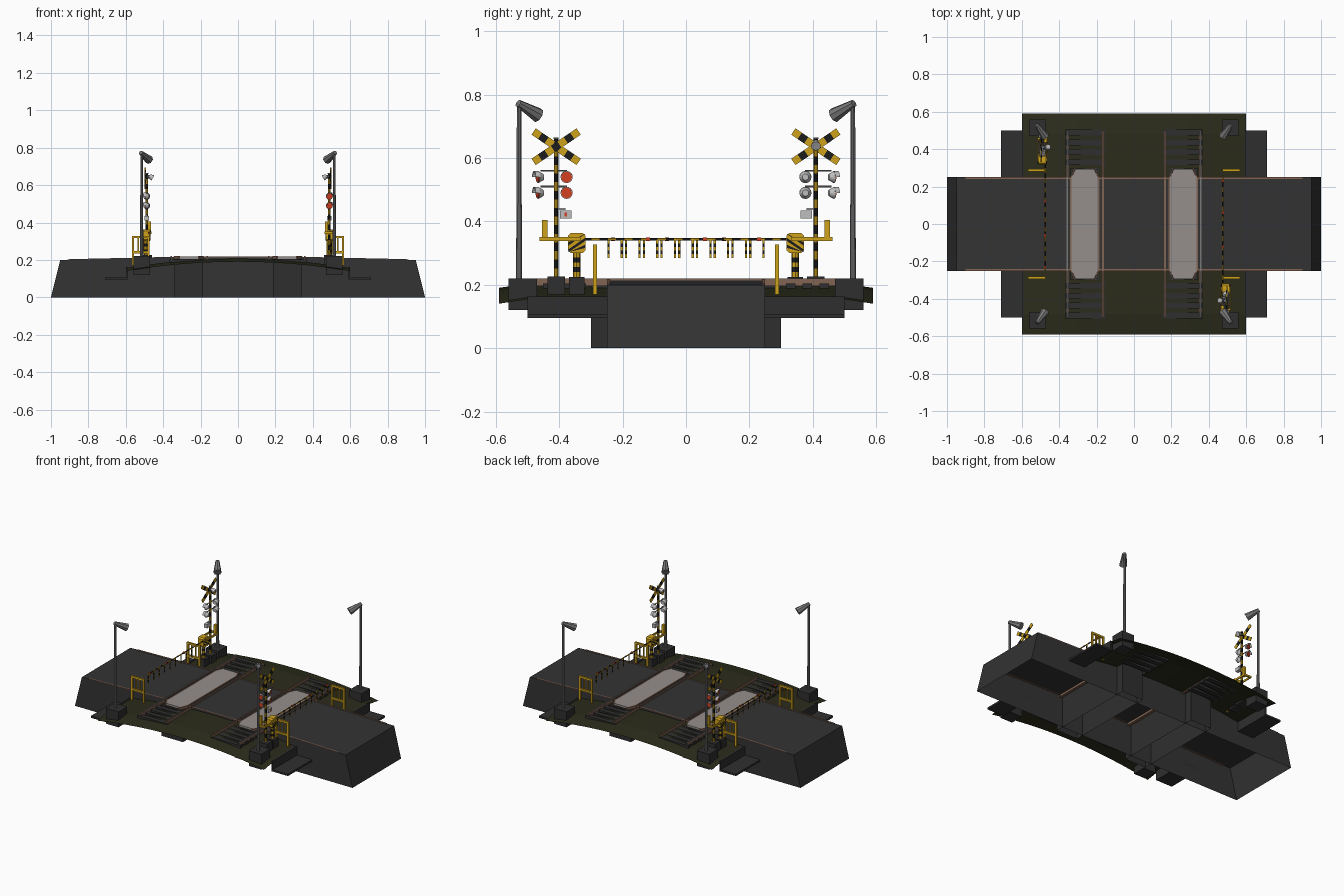
import bpy, bmesh, math
from mathutils import Matrix, Vector

if "Cube" in bpy.data.objects:
    bpy.data.objects.remove(bpy.data.objects["Cube"])

COLOURS = {
    "asphalt": (0.033, 0.033, 0.034), "dark_concrete": (0.028, 0.028, 0.029),
    "dark_grass": (0.024, 0.025, 0.011), "rust": (0.22, 0.125, 0.085),
    "steel": (0.19, 0.19, 0.19), "panel_concrete": (0.30, 0.275, 0.26),
    "yellow": (0.62, 0.36, 0.012), "black": (0.012, 0.012, 0.012),
    "red": (0.65, 0.05, 0.015), "light_grey": (0.52, 0.52, 0.52)}
MATS = {}
for k, c in COLOURS.items():
    MATS[k] = bpy.data.materials.new(k)
    MATS[k].diffuse_color = (*c, 1)

ROT = [Matrix.Identity(4), Matrix.Rotation(math.pi, 4, 'Z')]
FOUR = [Matrix.Diagonal((sx, sy, 1, 1)) for sx in (1, -1) for sy in (1, -1)]
SIDES = FOUR[::2]
ENDS = FOUR[:2]


class Part:
    """Collects coloured primitives, then makes one object per placement."""
    def __init__(self, name):
        self.name, self.bm, self.mats = name, bmesh.new(), []

    def paint(self, faces, mat):
        if mat not in self.mats:
            self.mats.append(mat)
        for f in faces:
            f.material_index = self.mats.index(mat)

    def solid(self, verts, mat):
        self.paint({f for v in verts for f in v.link_faces}, mat)

    def box(self, x, y, z, mat, rot=None):
        c = Vector(((x[0] + x[1]) / 2, (y[0] + y[1]) / 2, (z[0] + z[1]) / 2))
        m = Matrix.Translation(c) @ (rot or Matrix.Identity(4)) @ \
            Matrix.Diagonal((x[1] - x[0], y[1] - y[0], z[1] - z[0], 1))
        self.solid(bmesh.ops.create_cube(self.bm, size=1, matrix=m)['verts'], mat)

    def tube(self, p, q, r, mat, r2=None, n=10):
        p, q = Vector(p), Vector(q)
        m = Matrix.Translation((p + q) / 2) @ (q - p).to_track_quat('Z', 'Y').to_matrix().to_4x4()
        self.solid(bmesh.ops.create_cone(self.bm, cap_ends=True, segments=n, radius1=r,
                   radius2=r if r2 is None else r2, depth=(q - p).length, matrix=m)['verts'], mat)

    def striped(self, p, q, r, count, mats=("yellow", "black"), n=8):
        p, q = Vector(p), Vector(q)
        for i in range(count):
            self.tube(p.lerp(q, i / count), p.lerp(q, (i + 1) / count), r, mats[i % len(mats)], n=n)

    def prism(self, pts, offset, mat, caps=True):
        """Extrude a 3D outline by an offset vector."""
        a = [self.bm.verts.new(p) for p in pts]
        b = [self.bm.verts.new(Vector(p) + Vector(offset)) for p in pts]
        k = len(pts)
        fs = [self.bm.faces.new((a[i], a[(i + 1) % k], b[(i + 1) % k], b[i])) for i in range(k)]
        if caps:
            fs += [self.bm.faces.new(a[::-1]), self.bm.faces.new(b)]
        self.paint(fs, mat)
        bmesh.ops.recalc_face_normals(self.bm, faces=fs)

    def remove_bottom(self, z=0.001):
        fs = [f for f in self.bm.faces if f.calc_center_median().z < z]
        bmesh.ops.delete(self.bm, geom=fs, context='FACES_ONLY')

    def done(self, places=ROT[:1]):
        for i, m in enumerate(places):
            bm = self.bm.copy()
            bm.transform(m)
            if m.determinant() < 0:
                bmesh.ops.reverse_faces(bm, faces=bm.faces)
            me = bpy.data.meshes.new(self.name)
            bm.to_mesh(me)
            bm.free()
            for k in self.mats:
                me.materials.append(MATS[k])
            nm = self.name if len(places) == 1 else f"{self.name}_{i + 1}"
            bpy.context.collection.objects.link(bpy.data.objects.new(nm, me))


# road: hollow ramped block
half = [(1, 0), (0.95, 0.2), (0.5, 0.21), (0.34, 0.214)]
prof = half + [(-x, z) for x, z in half[::-1]]
road = Part("road")
road.prism([(x, -0.25, z) for x, z in prof], (0, 0.5, 0), "asphalt")
road.remove_bottom()
road.done()

# kerb strips along both road edges
kerb = Part("road_edge_strip")
line = [(0.9, 0.2), (0.5, 0.209), (0.34, 0.213)]
line = line + [(-x, z) for x, z in line[::-1]]
kerb.prism([(x, 0.24, z + 0.004) for x, z in line] + [(x, 0.24, z - 0.002) for x, z in line[::-1]],
           (0, 0.01, 0), "rust")
kerb.done(ENDS)


# domed ground sheet
def ground_z(x, y):
    return 0.207 - 0.05 * (x / 0.6) ** 2 - max(0, abs(y) - 0.48) * 0.15


ground = Part("ground")
nx = 12
ys = (0.25, 0.48, 0.59)
grid = [[ground.bm.verts.new((-0.6 + 1.2 * i / nx, y, ground_z(-0.6 + 1.2 * i / nx, y)))
         for i in range(nx + 1)] for y in ys]
for a, b in zip(grid, grid[1:]):
    for i in range(nx):
        ground.bm.faces.new((a[i], a[i + 1], b[i + 1], b[i]))
ground.paint(ground.bm.faces, "dark_grass")
bmesh.ops.solidify(ground.bm, geom=ground.bm.faces[:], thickness=0.006)
ground.done(ENDS)

# side ledges beside the road
ledge = Part("side_ledge")
ledge.box((0.59, 0.71), (0.25, 0.5), (0.095, 0.107), "dark_concrete")
ledge.box((0.59, 0.6), (0.25, 0.5), (0.1, 0.163), "dark_concrete")
ledge.done(FOUR)

# track foundation with crossing panel
C = 0.263
found = Part("track_foundation")
found.box((C - 0.077, C + 0.077), (-0.3, 0.3), (0, 0.205), "dark_concrete")
found.remove_bottom()
found.done(SIDES)
panel = Part("crossing_panel")
panel.prism([(C + x, y, 0.206) for x, y in ((-0.05, -0.295), (0.05, -0.295), (0.07, -0.25), (0.07, 0.25),
            (0.05, 0.295), (-0.05, 0.295), (-0.07, 0.25), (-0.07, -0.25))], (0, 0, 0.012), "panel_concrete")
panel.done(SIDES)

# rails, guard rails and sleepers
for nm, x, w in (("inner_rail", 0.165, 0.005), ("outer_rail", 0.357, 0.005)):
    rail = Part(nm)
    rail.box((x - 0.009, x + 0.009), (-0.5, 0.5), (0.196, 0.2), "rust")
    rail.box((x - w, x + w), (-0.5, 0.5), (0.2, 0.218), "rust")
    rail.box((x - 0.0035, x + 0.0035), (-0.5, 0.5), (0.217, 0.2205), "steel" if x > 0.3 else "rust")
    rail.done(SIDES)
guard = Part("guard_rails")
for s in (-1, 1):
    x = [C + s * 0.074, C + s * 0.052]
    path = [(x[1], -0.305), (x[0], -0.25), (x[0], 0.25), (x[1], 0.305)]
    for (xa, ya), (xb, yb) in zip(path, path[1:]):
        guard.prism([(xa - 0.004, ya, 0.204), (xa + 0.004, ya, 0.204), (xb + 0.004, yb, 0.204),
                     (xb - 0.004, yb, 0.204)], (0, 0, 0.016), "rust")
guard.done(SIDES)
sleepers = Part("sleepers")
for i in range(4):
    y = 0.315 + i * 0.053
    sleepers.box((0.155, 0.37), (y, y + 0.03), (0.185, 0.2035), "dark_concrete")
sleepers.done(FOUR)

# street lamps at the corners
lamp = Part("street_lamp")
lamp.box((0.47, 0.56), (0.47, 0.56), (0.12, 0.22), "dark_concrete")
lamp.tube((0.515, 0.527, 0.22), (0.515, 0.527, 0.772), 0.0095, "steel", 0.007)
lamp.tube((0.519, 0.53, 0.773), (0.475, 0.467, 0.735), 0.012, "steel", 0.024, n=8)
lamp.done(FOUR)

# guard fences
fence = Part("guard_fence")
for x in (0.472, 0.556):
    fence.box((x, x + 0.012), (0.281, 0.293), (0.17, 0.328), "yellow")
for x in (0.502, 0.53):
    fence.box((x, x + 0.007), (0.284, 0.29), (0.24, 0.32), "yellow")
for z in (0.316, 0.235):
    fence.box((0.472, 0.568), (0.281, 0.293), (z, z + 0.012), "yellow")
fence.done(FOUR)

# signal mast with crossed boards
MX, MY = 0.487, -0.41
mast = Part("signal_mast")
mast.box((MX - 0.028, MX + 0.028), (MY - 0.028, MY + 0.028), (0.165, 0.226), "dark_concrete")
mast.striped((MX, MY, 0.225), (MX, MY, 0.66), 0.007, 16)
mast.tube((MX, MY, 0.66), (MX, MY, 0.665), 0.008, "steel")
for s in (-1, 1):
    turn = Matrix.Rotation(s * math.radians(34), 4, 'X')
    for i in range(7):
        c = turn @ Vector((0, (i - 3) * 0.0245, 0))
        x, y, z = MX + 0.01 + s * 0.002, MY + c.y, 0.636 + c.z
        mast.box((x - 0.002, x + 0.002), (y - 0.01225, y + 0.01225), (z - 0.012, z + 0.012),
                 ("yellow", "black")[i % 2], turn)
mast.tube((MX, MY, 0.645), (MX - 0.015, MY, 0.645), 0.009, "steel")
mast.tube((MX - 0.012, MY, 0.65), (MX - 0.032, MY, 0.638), 0.009, "light_grey", 0.016)
mast.done(ROT)

# flashing lights on cross arms
lights = Part("signal_lights")
for z in (0.54, 0.49):
    lights.tube((MX, MY - 0.05, z + 0.02), (MX, MY + 0.035, z + 0.02), 0.003, "steel", n=6)
    for y, d in ((MY + 0.033, Vector((1, 0, 0))), (MY - 0.052, Vector((0.3, -0.95, 0)))):
        p = Vector((MX, y, z))
        lights.tube(p - d * 0.012, p + d * 0.005, 0.01, "light_grey", 0.019, n=16)
        lights.tube(p + d * 0.005, p + d * 0.008, 0.017, "red", n=16)
        # hood over the top half of the lens
        side = d.cross(Vector((0, 0, 1))).normalized()
        arc = [(math.cos(a), math.sin(a)) for a in [math.pi * k / 8 for k in range(9)]]
        rim = [(0.0195, c) for c in arc] + [(0.0175, c) for c in arc[::-1]]
        lights.prism([p + d * 0.004 + (side * c[0] + Vector((0, 0, c[1]))) * r for r, c in rim],
                     d * 0.015, "light_grey")
lights.done(ROT)

# direction indicator box
ind = Part("direction_indicator")
ind.box((MX - 0.004, MX + 0.004), (MY, MY + 0.03), (0.436, 0.442), "light_grey")
ind.box((MX - 0.01, MX + 0.012), (MY + 0.012, MY + 0.048), (0.41, 0.434), "light_grey")
ind.box((MX + 0.012, MX + 0.014), (MY + 0.026, MY + 0.034), (0.415, 0.429), "red")
ind.done(ROT)

# gate machine with diagonal stripes
GX, GY, GZ = 0.49, -0.345, 0.332
gate = Part("gate_machine")
gate.box((GX - 0.025, GX + 0.025), (GY - 0.025, GY + 0.025), (0.165, 0.225), "dark_concrete")
gate.striped((GX, GY, 0.225), (GX, GY, 0.302), 0.012, 5)
oct_ = [(-0.028, -0.022), (-0.02, -0.031), (0.02, -0.031), (0.028, -0.022),
        (0.028, 0.022), (0.02, 0.031), (-0.02, 0.031), (-0.028, 0.022)]
gate.prism([(GX - 0.02, GY + y, GZ + z) for y, z in oct_], (0.04, 0, 0), "yellow")
for x in (GX - 0.0215, GX + 0.02):
    for k in (-0.034, -0.012, 0.01):
        pts = [(-0.026, k - 0.018), (0.026, k + 0.018), (0.026, k + 0.028), (-0.026, k + 0.028 - 0.036)]
        pts = [(y, max(-0.029, min(0.029, z))) for y, z in pts]
        gate.prism([(x, GY + y, GZ + z) for y, z in pts], (0.0015, 0, 0), "black")
gate.done(ROT)

# counterweight arm
arm = Part("counterweight_arm")
for x in (GX - 0.024, GX + 0.024):
    arm.box((x - 0.003, x + 0.003), (GY - 0.118, GY + 0.012), (0.339, 0.351), "yellow")
arm.box((GX - 0.027, GX + 0.027), (GY - 0.118, GY - 0.108), (0.339, 0.351), "yellow")
arm.box((GX - 0.024, GX - 0.008), (GY - 0.109, GY - 0.092), (0.34, 0.405), "yellow")
arm.done(ROT)

# barrier beam with hanging strips
BX = 0.475
beam = Part("barrier_beam")
beam.striped((BX, GY + 0.02, 0.344), (BX, 0.25, 0.344), 0.0038, 22, ("black", "yellow"), 6)
for y in (-0.12, 0.06, 0.23):
    beam.box((BX - 0.005, BX + 0.005), (y - 0.006, y + 0.006), (0.339, 0.349), "red")
for i in range(9):
    y = 0.245 - i * 0.056
    for k in range(5):
        z = 0.285 + k * 0.0115
        beam.box((BX - 0.002, BX + 0.002), (y - 0.0035, y + 0.0035), (z, z + 0.0115), ("yellow", "black")[k % 2])
beam.done(ROT)

for m in bpy.data.materials:
    if m.users and not m.is_grease_pencil:
        m.use_nodes = True
        m.node_tree.nodes["Principled BSDF"].inputs["Base Color"].default_value = m.diffuse_color
